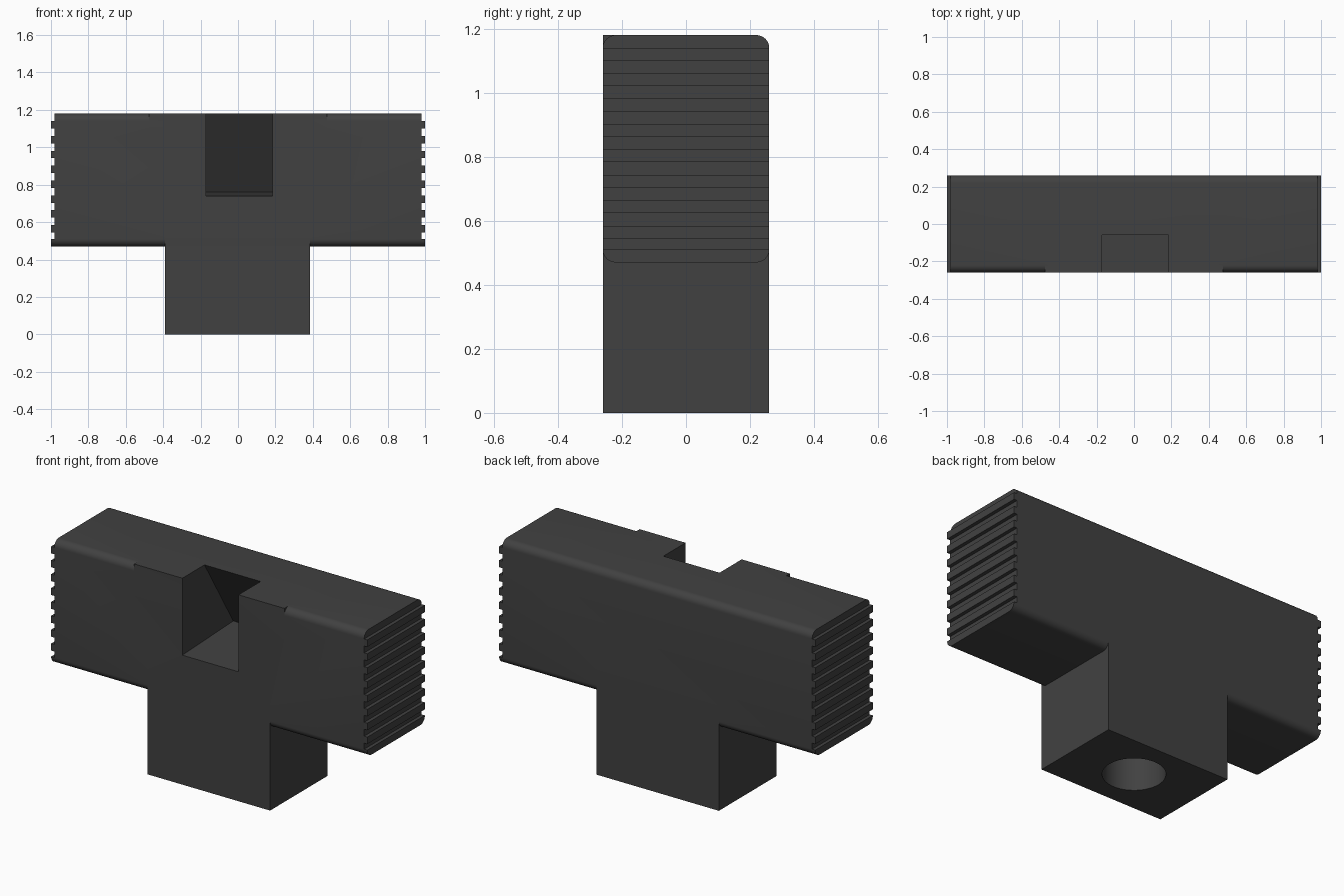
import bpy, bmesh, math

if "Cube" in bpy.data.objects:
    bpy.data.objects.remove(bpy.data.objects["Cube"])

grey = bpy.data.materials.new("dark_grey")
grey.diffuse_color = (0.053, 0.053, 0.053, 1)
grey.use_nodes = True
grey.node_tree.nodes["Principled BSDF"].inputs["Base Color"].default_value = grey.diffuse_color

Y, R = 0.26, 0.04        # half depth and edge rounding
BOTTOM, TOP = 0.47, 1.18  # height range of the crossbar


def prism(name, profile, x0, x1):
    """Extrude a (y, z) profile along x."""
    bm = bmesh.new()
    face = bm.faces.new([bm.verts.new((x0, y, z)) for y, z in profile])
    new = bmesh.ops.extrude_face_region(bm, geom=[face])["geom"]
    bmesh.ops.translate(bm, vec=(x1 - x0, 0, 0),
                        verts=[v for v in new if isinstance(v, bmesh.types.BMVert)])
    bmesh.ops.recalc_face_normals(bm, faces=bm.faces)
    mesh = bpy.data.meshes.new(name)
    bm.to_mesh(mesh)
    bm.free()
    mesh.materials.append(grey)
    ob = bpy.data.objects.new(name, mesh)
    bpy.context.collection.objects.link(ob)
    return ob


def rect(y0, y1, z0, z1):
    return [(y0, z0), (y1, z0), (y1, z1), (y0, z1)]


def arc(cy, cz, start, n=8):
    """Quarter round from a start angle in degrees."""
    return [(cy + R * math.cos(math.radians(start + 90 * i / n)),
             cz + R * math.sin(math.radians(start + 90 * i / n))) for i in range(n + 1)]


def select(ob):
    bpy.ops.object.select_all(action='DESELECT')
    ob.select_set(True)
    bpy.context.view_layer.objects.active = ob


def combine(ob, other, operation):
    mod = ob.modifiers.new(operation.lower(), 'BOOLEAN')
    mod.operation, mod.solver, mod.object = operation, 'EXACT', other
    select(ob)
    bpy.ops.object.modifier_apply(modifier=mod.name)
    bpy.data.objects.remove(other)


# Crossbar with rounded long edges
low_round = arc(-Y + R, BOTTOM + R, 180) + arc(Y - R, BOTTOM + R, 270)
top_round = arc(Y - R, TOP - R, 0) + arc(-Y + R, TOP - R, 90)
body = prism("t_block", low_round + top_round, -0.98, 0.98)

# Square front lip in the middle, and the stem
combine(body, prism("front_lip", rect(-Y, -0.1, 1.0, TOP), -0.475, 0.475), 'UNION')
combine(body, prism("stem", rect(-Y, Y, 0, 0.6), -0.39, 0.385), 'UNION')

# Undercut pocket, open at the front and the top
pocket = [(-0.4, 0.735), (-Y, 0.74), (0.2, 0.76), (-0.06, TOP), (-0.097, 1.24), (-0.4, 1.24)]
combine(body, prism("pocket_cutter", pocket, -0.17, 0.185), 'DIFFERENCE')

# Round hole in the underside of the stem
bpy.ops.mesh.primitive_cylinder_add(vertices=48, radius=0.16, depth=0.6, location=(0, 0, 0.15))
hole = bpy.context.object
hole.data.materials.append(grey)
combine(body, hole, 'DIFFERENCE')
select(body)
bpy.ops.object.shade_smooth_by_angle(angle=math.radians(30))

# Grip ridges on both ends; the lowest follows the rounded bottom edge
for side, x0, x1 in (("left", -1.0, -0.98), ("right", 0.98, 1.0)):
    prism(f"{side}_ridge_1", low_round, x0, x1)
    for i in range(1, 9):
        z = 0.505 + i * 0.0794
        prism(f"{side}_ridge_{i + 1}", rect(-Y, Y, z - 0.0397, z), x0, x1)
